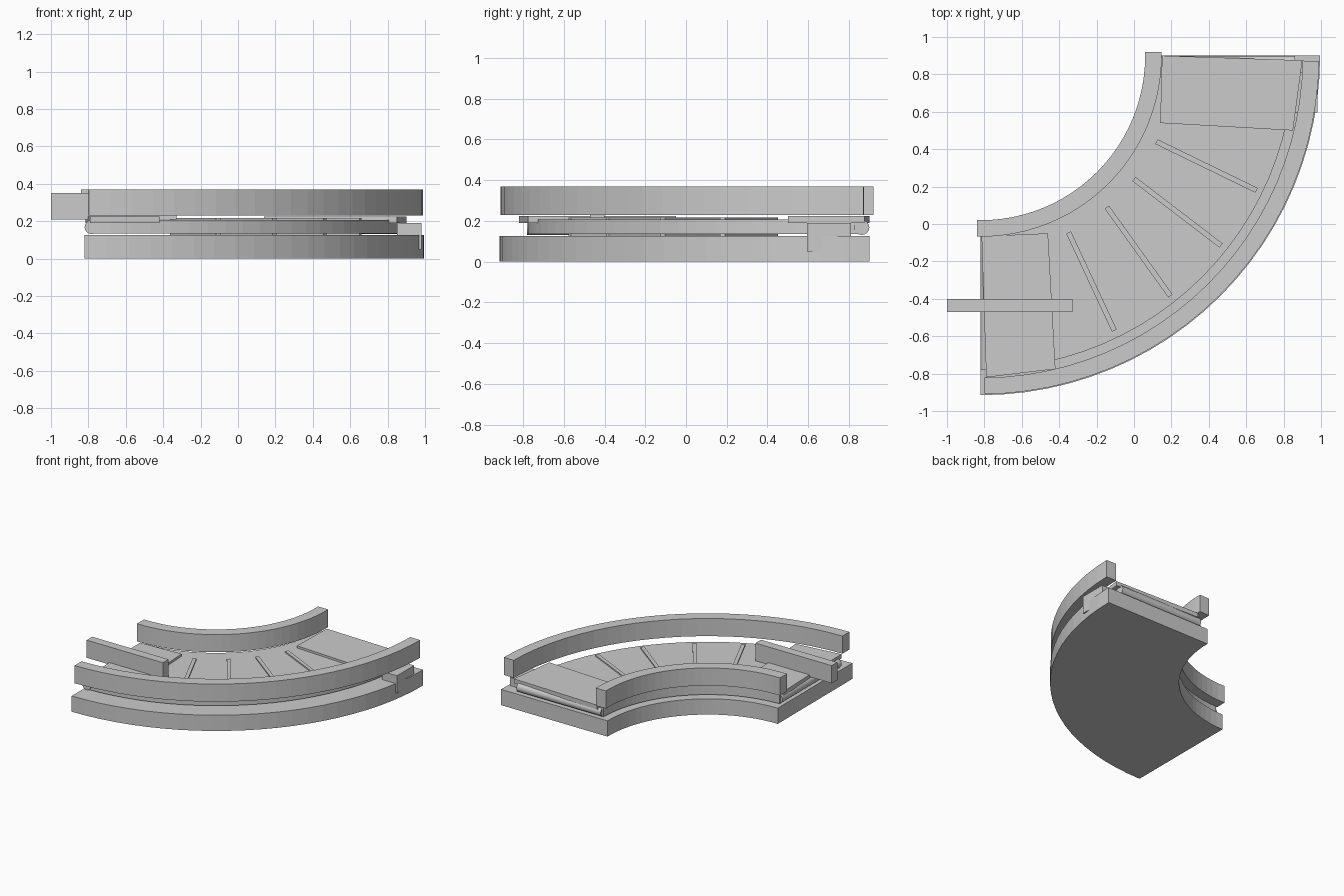
import bpy, bmesh, math
from mathutils import Vector

if "Cube" in bpy.data.objects:
    bpy.data.objects.remove(bpy.data.objects["Cube"])

CX, CY = -0.82, 0.90      # centre of the quarter-turn


def prism(name, outline, z0, z1):
    """Extrude a flat xy outline from z0 to z1."""
    bm = bmesh.new()
    face = bm.faces.new([bm.verts.new((x, y, z0)) for x, y in outline])
    ext = bmesh.ops.extrude_face_region(bm, geom=[face])
    top = [g for g in ext["geom"] if isinstance(g, bmesh.types.BMVert)]
    bmesh.ops.translate(bm, verts=top, vec=(0, 0, z1 - z0))
    bmesh.ops.recalc_face_normals(bm, faces=bm.faces)
    mesh = bpy.data.meshes.new(name)
    bm.to_mesh(mesh)
    bm.free()
    ob = bpy.data.objects.new(name, mesh)
    bpy.context.collection.objects.link(ob)
    return ob


def box(name, x0, x1, y0, y1, z0, z1):
    return prism(name, [(x0, y0), (x1, y0), (x1, y1), (x0, y1)], z0, z1)


def arc(name, r0, r1, z0, z1, a0=-90, a1=0, n=24):
    """Curved bar between two radii."""
    ang = [math.radians(a0 + (a1 - a0) * i / n) for i in range(n + 1)]
    pts = [(CX + r1 * math.cos(a), CY + r1 * math.sin(a)) for a in ang]
    pts += [(CX + r0 * math.cos(a), CY + r0 * math.sin(a)) for a in reversed(ang)]
    return prism(name, pts, z0, z1)


def slat(name, a, b, z0, z1, w=0.028):
    """Straight thin bar from point a to point b."""
    a, b = Vector(a), Vector(b)
    d = (b - a).normalized()
    s = Vector((-d.y, d.x)) * w / 2
    return prism(name, [a - s, b - s, b + s, a + s], z0, z1)


def roller(name, loc, rot, length, r=0.037):
    bpy.ops.mesh.primitive_cylinder_add(vertices=16, radius=r, depth=length,
                                        location=loc, rotation=rot)
    bpy.context.object.name = name
    bpy.ops.object.shade_smooth_by_angle()


# Base and curved belt
arc("base", 0.88, 1.815, 0, 0.125)
arc("belt", 0.93, 1.675, 0.135, 0.207, -88.8, -1.2)

# Side guards
arc("inner_guard", 0.88, 0.968, 0.23, 0.37, -91.2, 1.2)
arc("outer_guard", 1.722, 1.81, 0.23, 0.37, -89.3, -0.9)

# End rollers
rm, rl = 1.31, 0.74
roller("entry_roller", (CX + 0.037, CY - rm, 0.168), (math.pi / 2, 0, 0), rl)
roller("exit_roller", (CX + rm, CY - 0.037, 0.168), (0, math.pi / 2, 0), rl)

# End cover plates
prism("entry_plate", [(-0.815, -0.065), (-0.79, -0.82), (-0.42, -0.775), (-0.46, -0.05)],
      0.19, 0.225)
prism("exit_plate", [(0.14, 0.54), (0.85, 0.50), (0.90, 0.875), (0.15, 0.90)],
      0.19, 0.225)

# Belt slats, showing above and below the belt
slats = [((0.12, 0.44), (0.655, 0.18)), ((0.0, 0.24), (0.465, -0.115)),
         ((-0.145, 0.09), (0.195, -0.385)), ((-0.35, -0.045), (-0.105, -0.57))]
for i, (a, b) in enumerate(slats):
    slat(f"belt_slat_{i + 1}", a, b, 0.127, 0.217)

# Overhanging arm and drive housing
box("entry_arm", -1.0, -0.33, -0.47, -0.40, 0.21, 0.35)
box("drive_housing", 0.85, 0.98, 0.595, 0.81, 0.05, 0.19)
